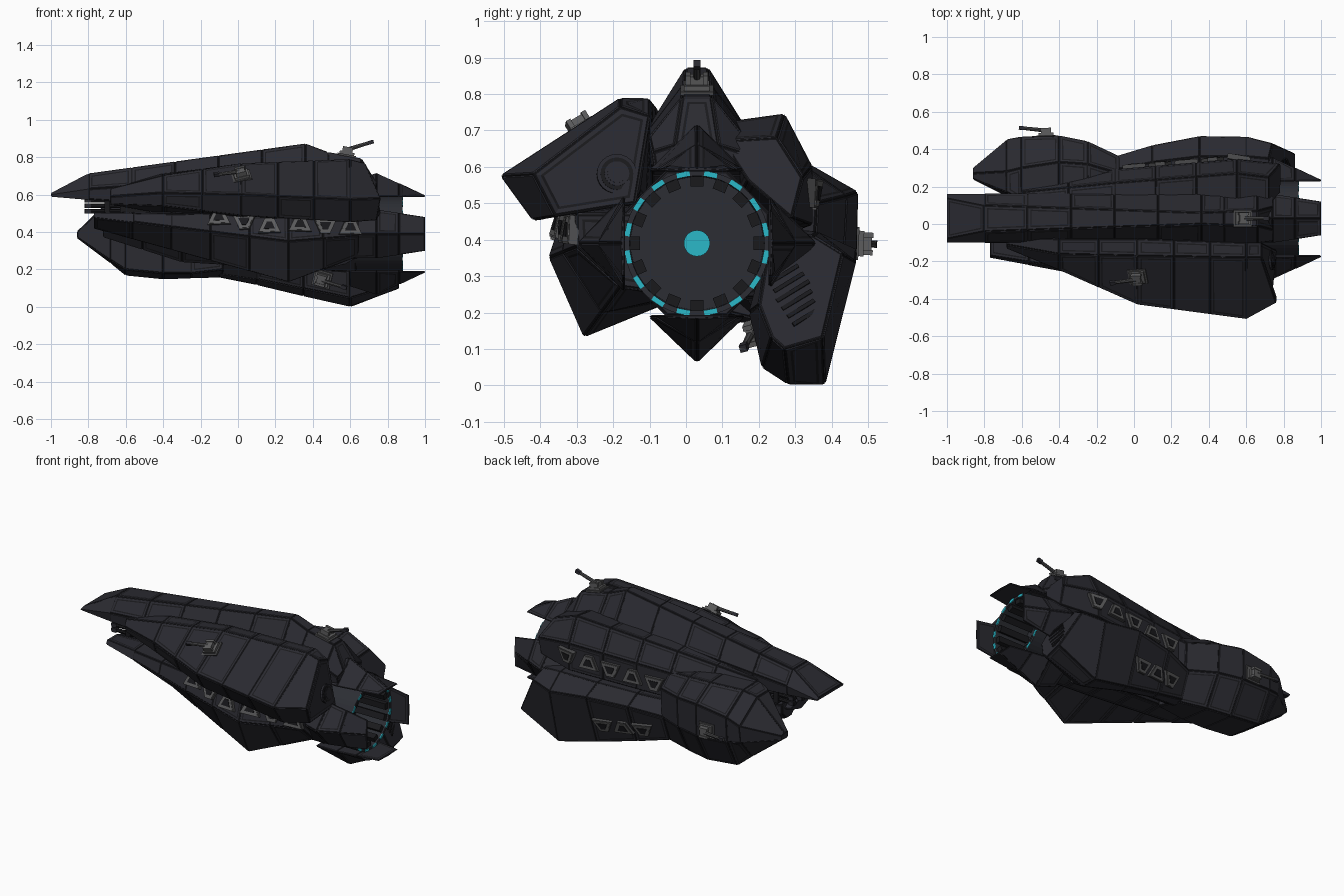
import bpy, bmesh, math, random
from mathutils import Vector, Matrix
from mathutils.bvhtree import BVHTree

if "Cube" in bpy.data.objects:
    bpy.data.objects.remove(bpy.data.objects["Cube"])
random.seed(4)

# ---- colours
def material(name, rgb):
    m = bpy.data.materials.new(name)
    m.diffuse_color = (*rgb, 1)
    m.use_nodes = True
    m.node_tree.nodes["Principled BSDF"].inputs["Base Color"].default_value = m.diffuse_color
    return m
MATS = [material("hull charcoal", (0.023, 0.023, 0.030)),
        material("seam black", (0.010, 0.010, 0.012)),
        material("engine slate", (0.025, 0.027, 0.034)),
        material("metal grey", (0.11, 0.11, 0.112)),
        material("glow cyan", (0.024, 0.48, 0.58)),
        material("dark metal", (0.07, 0.07, 0.073))]
HULL, SEAM, SLATE, METAL, CYAN, DARK = range(6)
CY, CZ = 0.03, 0.39            # engine axis

def finish(bm, name):
    bmesh.ops.recalc_face_normals(bm, faces=bm.faces)
    me = bpy.data.meshes.new(name)
    bm.to_mesh(me)
    bm.free()
    for m in MATS:
        me.materials.append(m)
    ob = bpy.data.objects.new(name, me)
    bpy.context.collection.objects.link(ob)
    return ob

def skin(bm, rings, mat=HULL):
    """Skin a list of point rings and close both ends."""
    vs = [[bm.verts.new(p) for p in r] for r in rings]
    n = len(rings[0])
    fs = [bm.faces.new((a[i], a[(i + 1) % n], b[(i + 1) % n], b[i]))
          for a, b in zip(vs, vs[1:]) for i in range(n)]
    fs += [bm.faces.new(vs[0][::-1]), bm.faces.new(vs[-1])]
    for f in fs:
        f.material_index = mat
    return fs

def solid(bm, kind, M, mat, **kw):
    k = len(bm.faces)
    if kind == "cube":
        bmesh.ops.create_cube(bm, size=1, matrix=M)
    else:
        bmesh.ops.create_cone(bm, cap_ends=True, matrix=M, **kw)
    bm.faces.ensure_lookup_table()
    for f in bm.faces[k:]:
        f.material_index = mat

def box(bm, M, loc, size, mat):
    solid(bm, "cube", M @ Matrix.Translation(loc) @ Matrix.Diagonal((*size, 1)), mat)

def panel(bm):
    """Cut seams round every large face, raise the plates, nest some inner plates."""
    def big(f, s):
        return min(e.calc_length() for e in f.edges) > s and f.calc_area() / f.calc_perimeter() > 0.008
    def seam(fs, t):
        if fs:
            r = bmesh.ops.inset_individual(bm, faces=fs, thickness=t, use_even_offset=True)
            for f in r["faces"]:
                f.material_index = SEAM
    bmesh.ops.recalc_face_normals(bm, faces=bm.faces)
    plates = [f for f in bm.faces if big(f, 0.03)]
    seam(plates, 0.003)
    bmesh.ops.inset_individual(bm, faces=plates, thickness=0.003, depth=0.003)
    inner = [f for f in plates if big(f, 0.06) and random.random() < 0.6]
    if inner:
        bmesh.ops.inset_individual(bm, faces=inner, thickness=0.014)
        seam(inner, 0.007)

HULLS = []
def hull(name, sections, step=0.22):
    """Faceted pod from (x, outline) sections, split lengthwise; a third value in a point overrides its x."""
    def pts(x, outline):
        return [Vector((p[2] if len(p) > 2 else x, p[0], p[1])) for p in outline]
    rings = []
    for (x0, a), (x1, b) in zip(sections, sections[1:]):
        k = max(1, round((x1 - x0) / step))
        for j in range(k):
            rings.append([p.lerp(q, j / k) for p, q in zip(pts(x0, a), pts(x1, b))])
    rings.append(pts(*sections[-1]))
    bm = bmesh.new()
    skin(bm, rings)
    panel(bm)
    HULLS.append(finish(bm, name))

# ---- top spine, symmetric about y = CY
def spine(wt, zt, wm, zm, zb):
    half = [(wt, zt), (wm, zm), (wm * 0.95, zb)]
    return [(CY + w, z) for w, z in half] + [(CY - w, z) for w, z in half[::-1]]
hull("top_spine", [(-1, spine(.11, .605, .13, .60, .592)), (-.8, spine(.07, .71, .13, .63, .575)),
                   (.36, spine(.03, .87, .13, .71, .5)), (.48, spine(.035, .825, .13, .70, .58)),
                   (.66, spine(.04, .79, .13, .68, .6)), (.74, spine(.06, .66, .12, .64, .6))])
# ---- side pods
hull("front_upper_pod", [
    (-.68, [(-.07, .63), (-.11, .63), (-.13, .59), (-.11, .55), (-.07, .55)]),
    (-.4, [(-.08, .71), (-.16, .70), (-.245, .61), (-.22, .54), (-.08, .5)]),
    (.02, [(-.08, .76), (-.17, .765), (-.43, .60), (-.36, .49), (-.08, .45)]),
    (.6, [(-.1, .785), (-.18, .787), (-.507, .575), (-.42, .455), (-.13, .52)]),
    (.76, [(-.1, .74, .68), (-.18, .765, .68), (-.42, .58), (-.36, .465, .74), (-.14, .5)])])
hull("front_lower_pod", [
    (-.77, [(-.08, .5), (-.17, .5), (-.18, .48), (-.02, .42), (.08, .45)]),
    (.27, [(-.08, .52), (-.33, .49), (-.375, .35), (-.28, .135), (-.02, .24)]),
    (.64, [(-.08, .47), (-.30, .47), (-.30, .38), (-.18, .27), (-.02, .25)])])
hull("back_upper_pod", [
    (-.6, [(.1, .63), (.17, .62), (.2, .58), (.19, .5), (.1, .48)]),
    (-.1, [(.1, .69), (.22, .68), (.29, .57), (.29, .42), (.1, .42)]),
    (.55, [(.1, .72), (.27, .743), (.345, .60), (.345, .44), (.17, .56)]),
    (.78, [(.1, .67, .72), (.25, .68, .72), (.32, .57), (.29, .46), (.17, .56)])])
hull("back_lower_pod", [
    (-.1, [(.12, .4), (.29, .4), (.36, .33), (.30, .17), (.24, .16), (.2, .18), (.12, .25)]),
    (.1, [(.16, .41), (.33, .41), (.42, .36), (.33, .12), (.28, .12), (.23, .15), (.17, .24)]),
    (.35, [(.22, .42), (.36, .42), (.468, .37), (.36, .06), (.30, .06), (.25, .1), (.21, .24)]),
    (.6, [(.24, .43), (.36, .42), (.465, .34), (.38, .004), (.28, .004), (.21, .05), (.175, .2)]),
    (.86, [(.23, .40, .76), (.35, .41, .72), (.43, .36, .74), (.375, .13), (.27, .1), (.235, .13), (.2, .22, .84)])])
hull("back_nose_pod", [
    (-.86, [(.24, .40), (.27, .40), (.30, .39), (.30, .375), (.27, .37), (.24, .37)]),
    (-.68, [(.17, .575), (.28, .575), (.45, .46), (.435, .36), (.33, .235), (.15, .25)]),
    (-.6, [(.13, .61), (.3, .605), (.465, .50), (.455, .35), (.36, .17), (.12, .2)]),
    (-.4, [(.12, .62), (.33, .61), (.47, .53), (.465, .34), (.36, .15), (.12, .18)]),
    (-.25, [(.12, .61), (.32, .6), (.44, .52), (.43, .34), (.33, .155), (.12, .18)]),
    (-.08, [(.12, .57), (.27, .57), (.36, .5), (.35, .33), (.28, .16), (.12, .2)])])
# ---- central core
def ngon(r, n=8):
    return [(CY + r * math.cos(math.tau * (i + .5) / n), CZ + r * math.sin(math.tau * (i + .5) / n)) for i in range(n)]
hull("core_hull", [(-.72, [(y, z + .05) for y, z in ngon(.07)]), (-.3, ngon(.16)), (.3, ngon(.2)), (.63, ngon(.215))])

# ---- engine cup with ribs, glow lip and glow core
bm = bmesh.new()
N = 48
def ring(x, r):
    return [(x, CY + r * math.cos(math.tau * i / N), CZ + r * math.sin(math.tau * i / N)) for i in range(N)]
skin(bm, [ring(.5, .2), ring(.88, .2), ring(.88, .185), ring(.67, .182)], SLATE)
AXIS = Matrix.Translation((0, CY, CZ))
SPIN = Matrix.Rotation(math.pi / 2, 4, 'Y')
for i in range(16):
    R = AXIS @ Matrix.Rotation(math.tau * (i + .5) / 16, 4, 'X')
    box(bm, R, (.88, 0, .192), (.006, .036, .015), CYAN)
    box(bm, R @ Matrix.Rotation(math.pi / 16, 4, 'X'), (.77, 0, .17), (.2, .036, .028), SEAM)
solid(bm, "cone", AXIS @ Matrix.Translation((.672, 0, 0)) @ SPIN, CYAN, segments=24, radius1=.036, radius2=.036, depth=.008)
finish(bm, "engine")

# ---- four engine fins, ridge tapering to a flat trailing edge
for i, side in enumerate(["top", "front", "bottom", "back"]):
    bm = bmesh.new()
    skin(bm, [[(x, -w, .2), (x, w, .2), (x, 0, r)] for x, w, r in
              [(.6, .13, .28), (.74, .13, .325), (.86, .112, .27), (1, .09, .206)]])
    panel(bm)
    R = AXIS @ Matrix.Rotation(i * math.pi / 2, 4, 'X')
    bm.transform(R)
    for s in (-.035, .035):
        solid(bm, "cone", R @ Matrix.Translation((.865, s, .237)) @ SPIN, SEAM, segments=8, radius1=.009, radius2=.009, depth=.02)
    finish(bm, side + "_engine_fin")

# ---- surface placement by ray casting onto the hulls
TREES = []
for ob in HULLS:
    TREES.append(BVHTree.FromPolygons([v.co for v in ob.data.vertices], [p.vertices for p in ob.data.polygons]))
def place(origin, direction, along):
    o, d = Vector(origin), Vector(direction).normalized()
    hits = [h for h in (t.ray_cast(o, d) for t in TREES) if h[0] is not None]
    p, n = min(hits, key=lambda h: h[3])[:2]
    if n.dot(d) > 0:
        n = -n
    a = Vector(along)
    a = (a - n * a.dot(n)).normalized()
    M = Matrix((a, n.cross(a), n)).transposed().to_4x4()
    M.translation = p
    return M

# ---- gun turrets
def turret(name, origin, direction, along, lift=8):
    M = place(origin, direction, along)
    bm = bmesh.new()
    box(bm, M, (0, 0, .002), (.1, .09, .01), DARK)
    box(bm, M, (0, 0, .012), (.08, .07, .018), METAL)
    for s in (-1, 1):
        box(bm, M, (0, s * .024, .03), (.055, .014, .034), METAL)
    box(bm, M, (0, 0, .03), (.045, .036, .026), METAL)
    tilt = M @ Matrix.Translation((0, 0, .034)) @ Matrix.Rotation(math.radians(-lift), 4, 'Y')
    solid(bm, "cone", tilt @ Matrix.Translation((.075, 0, 0)) @ SPIN, DARK, segments=8, radius1=.011, radius2=.009, depth=.14)
    box(bm, tilt, (.13, 0, 0), (.03, .02, .02), DARK)
    finish(bm, name)
turret("spine_turret", (.58, CY, 2), (0, 0, -1), (1, 0, .05), 28)
turret("front_pod_turret", (.02, -.28, 2), (0, 0, -1), (-1, -.2, 0))
turret("lower_pod_turret", (.45, .1, .15), (0, 1, .0), (1, 0, -.25), 2)
turret("nose_pod_turret", (-.47, 1, .39), (0, -1, 0), (-1, 0, 0))

# ---- framed windows in alternating trapezoids
def windows(name, start, end, count, direction):
    bm = bmesh.new()
    for i in range(count):
        t = i / max(1, count - 1)
        M = place(Vector(start).lerp(Vector(end), t), direction, (1, 0, 0))
        f = (-1) ** i
        trap = [(-.062, -.038), (.062, -.038), (.026, .042), (-.026, .042)]
        for k, h, m in ((1, .016, DARK), (.88, .019, METAL), (.5, .022, SEAM)):
            skin(bm, [[M @ Vector((x * k, y * k * f, z)) for x, y in trap] for z in (-.01, h)], m)
    finish(bm, name)
windows("front_windows", (-.1, -2, .475), (.17, -2, .43), 3, (0, 1, 0))
windows("front_aft_windows", (.33, -2, .44), (.6, -2, .425), 3, (0, 1, 0))
windows("back_upper_windows", (.0, 2, .49), (.56, 2, .53), 5, (0, -1, 0))
windows("back_lower_windows", (.04, 2, .22), (.28, 2, .2), 3, (0, -1, 0))

# ---- rear vent slats and round hatch
bm = bmesh.new()
for i in range(7):
    M = place((2, .26 + .011 * i, .33 - .024 * i), (-1, 0, 0), (0, .8, .6))
    box(bm, M, (0, 0, 0), (.11 - abs(i - 3) * .01, .011, .01), SEAM)
finish(bm, "rear_vent_slats")
bm = bmesh.new()
M = place((2, -.19, .58), (-1, 0, 0), (0, 1, 0))
for r, h, m in ((.055, .012, SEAM), (.045, .016, HULL), (.034, .02, SEAM), (.026, .024, HULL)):
    solid(bm, "cone", M, m, segments=24, radius1=r, radius2=r, depth=h)
finish(bm, "rear_round_hatch")

# ---- nose gun battery under the spine
bm = bmesh.new()
I = Matrix.Identity(4)
box(bm, I, (-.55, CY, .54), (.16, .2, .1), SEAM)
box(bm, I, (-.7, CY, .54), (.03, .2, .1), SEAM)
for y in (-.08, 0, .08):
    for z in (.51, .54, .57):
        solid(bm, "cone", Matrix.Translation((-.7, CY + y, z)) @ SPIN, SEAM, segments=8, radius1=.012, radius2=.012, depth=.24)
        box(bm, I, (-.8, CY + y, z), (.03, .03, .024), SEAM)
finish(bm, "nose_gun_battery")
